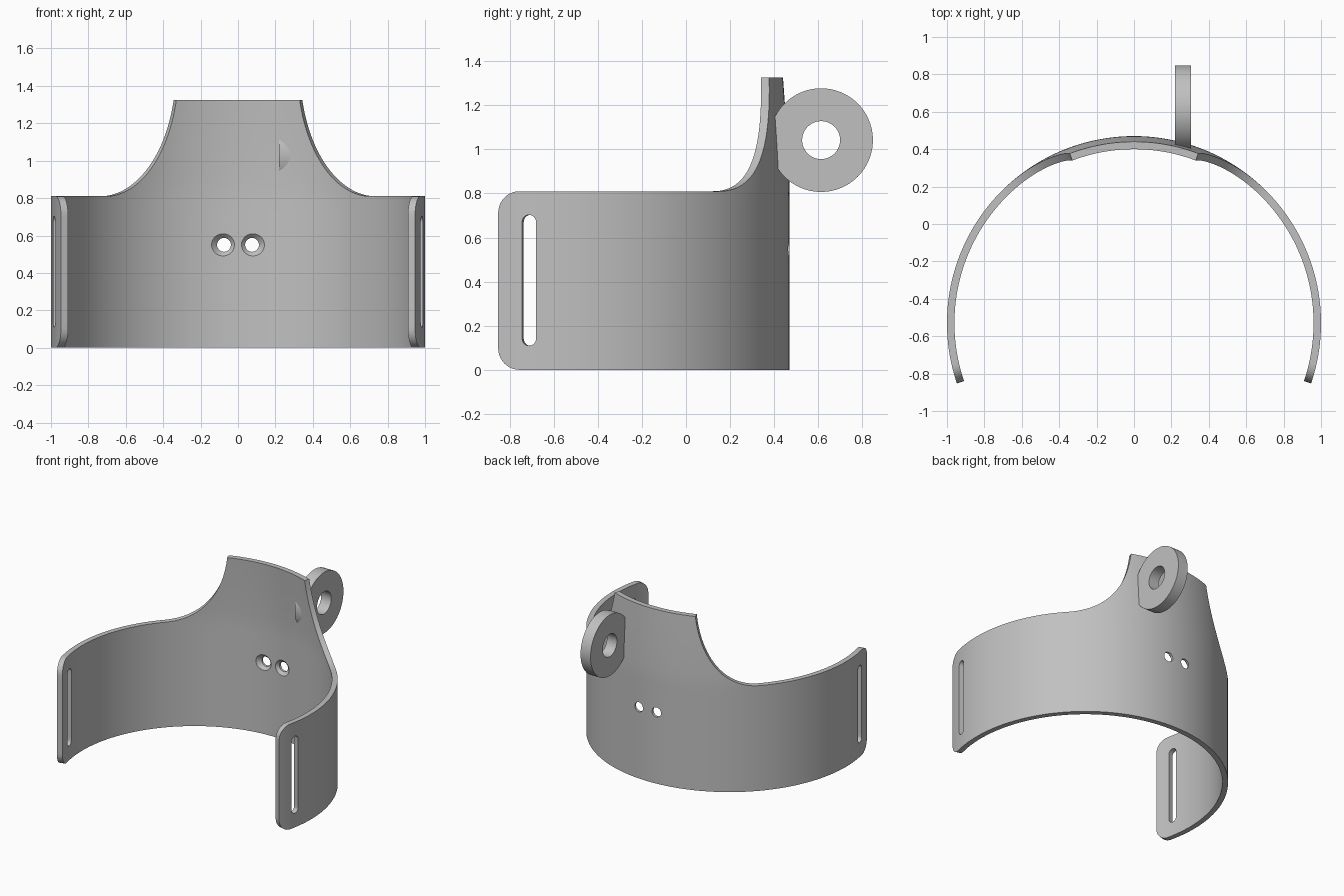
import bpy, bmesh
from math import sin, cos, pi, sqrt, asin, radians
from mathutils import Vector

if "Cube" in bpy.data.objects:
    bpy.data.objects.remove(bpy.data.objects["Cube"])

CY = -0.53            # y of the cuff's axis
THICK = 0.04
BAND, TOP = 0.81, 1.325
END = radians(108.8)  # half sweep of the cuff, measured from +y

grey = bpy.data.materials.new("plain grey")
grey.diffuse_color = (0.53, 0.53, 0.53, 1)
grey.use_nodes = True
grey.node_tree.nodes["Principled BSDF"].inputs["Base Color"].default_value = grey.diffuse_color


def loft(name, rings, cyclic=False):
    """Skin closed rings of points; cap the ends unless cyclic."""
    bm = bmesh.new()
    vs = [[bm.verts.new(p) for p in r] for r in rings]
    n = len(vs[0])
    for i in range(len(vs) if cyclic else len(vs) - 1):
        a, b = vs[i], vs[(i + 1) % len(vs)]
        for j in range(n):
            k = (j + 1) % n
            bm.faces.new((a[j], a[k], b[k], b[j]))
    if not cyclic:
        bm.faces.new(vs[0])
        bm.faces.new(vs[-1])
    bmesh.ops.recalc_face_normals(bm, faces=bm.faces)
    me = bpy.data.meshes.new(name)
    bm.to_mesh(me)
    bm.free()
    me.materials.append(grey)
    ob = bpy.data.objects.new(name, me)
    bpy.context.collection.objects.link(ob)
    return ob


def activate(ob):
    bpy.ops.object.select_all(action='DESELECT')
    ob.select_set(True)
    bpy.context.view_layer.objects.active = ob


# Cuff outline: rounded ends, level band, elliptical sweep up to the neck
def limits(phi):
    x, gap = 0.98 * sin(abs(phi)), END - abs(phi)
    lo, hi = 0.0, BAND
    if gap < 0.1:
        lo = 0.1 - sqrt(max(0, 0.01 - (0.1 - gap) ** 2))
        hi = BAND - lo
    elif abs(phi) < pi / 2 and x < 0.72:
        u = min(1, (0.72 - x) / 0.38)
        hi = min(TOP, 1.45 - 0.64 * sqrt(1 - u * u))
    return lo, hi


def radius(z):        # the neck leans slightly inward
    return 1 - 0.03 * max(0, (z - BAND) / (TOP - BAND)) ** 1.3


u_top = sqrt(1 - (0.125 / 0.64) ** 2)
p1 = asin((0.72 - 0.38 * u_top) / 0.98)
p2 = asin(0.72 / 0.98)
p3 = END - 0.1
half = [p1 * i / 10 for i in range(10)]
half += [p1 + (p2 - p1) * (i / 28) ** 1.5 for i in range(28)]
half += [p2 + (p3 - p2) * i / 36 for i in range(36)]
half += [p3 + 0.1 * sin(pi / 2 * i / 10) for i in range(11)]
phis = [-p for p in half[:0:-1]] + half

ROWS = 24
columns = []
for phi in phis:
    lo, hi = limits(phi)
    zs = [lo + (hi - lo) * i / ROWS for i in range(ROWS + 1)]
    pts = [(radius(z), z) for z in zs] + [(radius(z) - THICK, z) for z in zs[::-1]]
    columns.append([(r * sin(phi), CY + r * cos(phi), z) for r, z in pts])
cuff = loft("cuff", columns)

# Cutters: two countersunk holes and two strap slots
cutters = []
for s in (-1, 1):
    prof = [(0.078, 0.408), (0.037, 0.449), (0.037, 0.55)]
    cutters.append(loft("hole_cutter", [
        [(s * 0.075 + r * cos(2 * pi * i / 40), y, 0.55 + r * sin(2 * pi * i / 40))
         for i in range(40)] for r, y in prof]))
    a = asin(0.182)
    out = Vector((s * cos(a), -sin(a), 0))
    side = Vector((s * sin(a), cos(a), 0))
    w, h = 0.032, 0.297 - 0.032
    stadium = [(w * cos(pi * i / 12), h + w * sin(pi * i / 12)) for i in range(13)]
    stadium += [(-u, -v) for u, v in stadium]
    cutters.append(loft("slot_cutter", [
        [Vector((0, CY, 0.406)) + out * d + side * u + Vector((0, 0, v))
         for u, v in stadium] for d in (0.88, 1.08)]))

activate(cuff)
for c in cutters:
    m = cuff.modifiers.new("cut", 'BOOLEAN')
    m.operation, m.solver, m.object = 'DIFFERENCE', 'EXACT', c
    bpy.ops.object.modifier_apply(modifier=m.name)
for c in cutters:
    bpy.data.objects.remove(c, do_unlink=True)

# Eyelet ring on the back of the neck, its edge just piercing the cuff
N = 96
eyelet = loft("eyelet_ring", [
    [(x, 0.613 + r * cos(2 * pi * i / N), 1.042 + r * sin(2 * pi * i / N))
     for x, r in ((0.22, 0.086), (0.305, 0.086), (0.305, 0.235), (0.22, 0.235))]
    for i in range(N)], cyclic=True)

for ob in (cuff, eyelet):
    activate(ob)
    bpy.ops.object.shade_smooth_by_angle(angle=radians(30))
